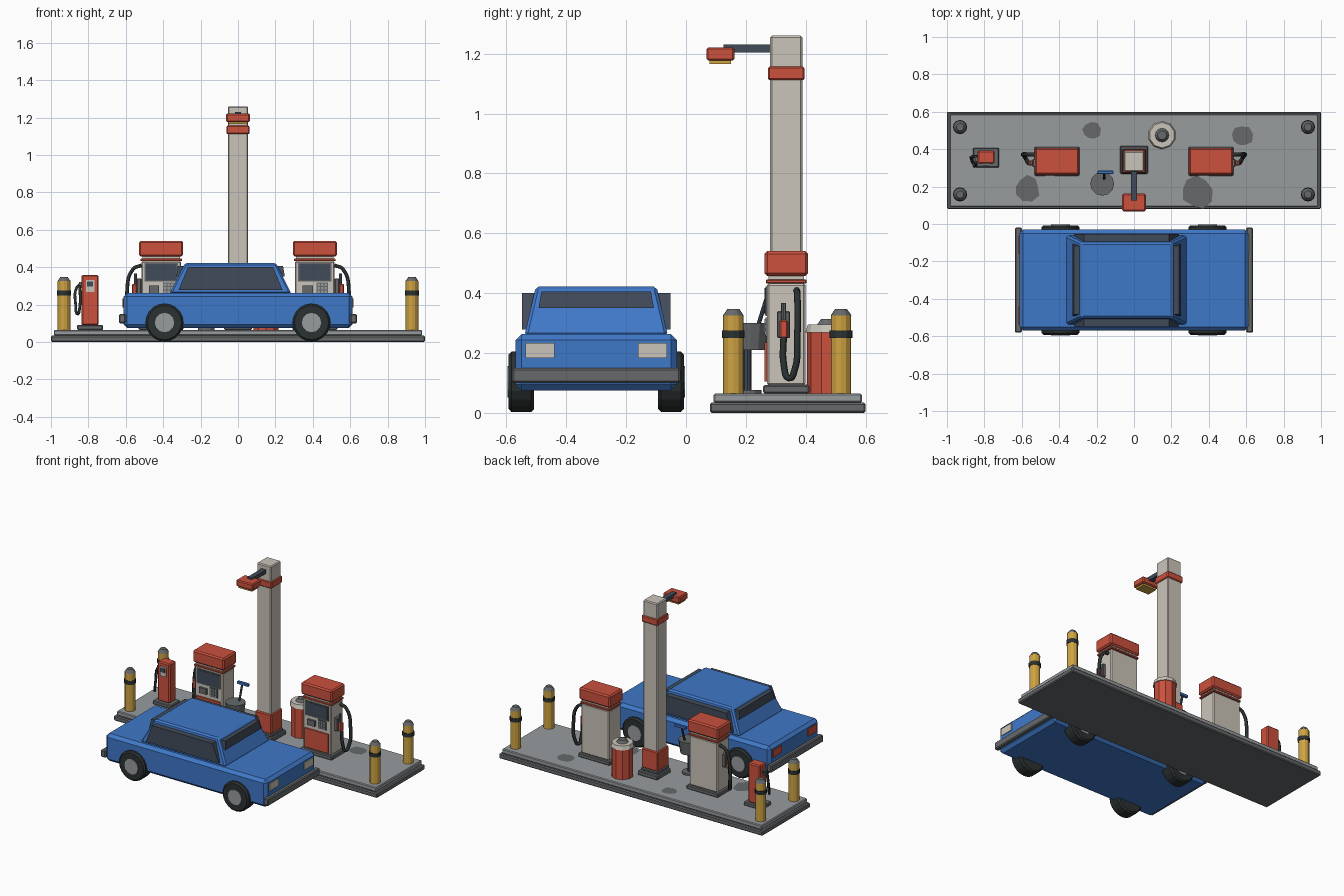
import bpy
import bmesh
import math
import random
from mathutils import Matrix, Vector

default_cube = bpy.data.objects.get("Cube")
if default_cube:
    bpy.data.objects.remove(default_cube, do_unlink=True)


# Colours, one material each
def material(name, hex_colour):
    channels = [int(hex_colour[i:i + 2], 16) / 255 for i in (0, 2, 4)]
    linear = [((c + 0.055) / 1.055) ** 2.4 for c in channels] + [1]
    mat = bpy.data.materials.new(name)
    mat.use_nodes = True
    mat.diffuse_color = linear
    mat.node_tree.nodes["Principled BSDF"].inputs["Base Color"].default_value = linear
    return mat


red = material("warm red", "cb513d")
cream = material("cream", "cbc5ba")
yellow = material("safety yellow", "cfa443")
blue = material("car blue", "3f78c8")
black = material("rubber black", "2b3131")
slate = material("slate glass", "414b59")
concrete = material("concrete", "989c9e")
grey = material("dark grey", "66696b")


# Shared builders
def finish(name, mat, bm, bevel=0.0):
    bmesh.ops.recalc_face_normals(bm, faces=bm.faces)
    mesh = bpy.data.meshes.new(name)
    bm.to_mesh(mesh)
    bm.free()
    mesh.materials.append(mat)
    obj = bpy.data.objects.new(name, mesh)
    bpy.context.collection.objects.link(obj)
    if bevel:
        modifier = obj.modifiers.new("Bevel", "BEVEL")
        modifier.width = bevel
        modifier.segments = 1
    return obj


def box(name, mat, centre, size, bevel=0.0, taper=(1, 1)):
    """Box whose top face is scaled by taper in x and y."""
    bm = bmesh.new()
    bmesh.ops.create_cube(bm, size=1)
    for v in bm.verts:
        if v.co.z > 0:
            v.co.x *= taper[0]
            v.co.y *= taper[1]
        v.co = Vector(a * b for a, b in zip(v.co, size)) + Vector(centre)
    return finish(name, mat, bm, bevel)


def cylinder(name, mat, centre, radius, height, top=None, sides=12, turn=None, bevel=0.0):
    bm = bmesh.new()
    bmesh.ops.create_cone(bm, cap_ends=True, segments=sides, radius1=radius,
                          radius2=radius if top is None else top, depth=height)
    bmesh.ops.transform(bm, matrix=Matrix.Translation(centre) @ (turn or Matrix()), verts=bm.verts)
    return finish(name, mat, bm, bevel)


def upright(name, mat, x, y, bottom, height, radius, top=None, sides=12):
    return cylinder(name, mat, (x, y, bottom + height / 2), radius, height, top, sides)


def hose(name, mat, points, radius):
    curve = bpy.data.curves.new(name, "CURVE")
    curve.dimensions = "3D"
    curve.bevel_depth = radius
    curve.bevel_resolution = 1
    curve.resolution_u = 5
    curve.use_fill_caps = True
    spline = curve.splines.new("BEZIER")
    spline.bezier_points.add(len(points) - 1)
    for knot, point in zip(spline.bezier_points, points):
        knot.co = point
        knot.handle_left_type = knot.handle_right_type = "AUTO"
    obj = bpy.data.objects.new(name, curve)
    curve.materials.append(mat)
    bpy.context.collection.objects.link(obj)


GROUND = 0.065
ROW = 0.335

# Island slab with a darker kerb
box("island_kerb", grey, (0, 0.34, 0.017), (2, 0.52, 0.034), 0.006)
box("island_slab", concrete, (0, 0.34, 0.0495), (1.97, 0.495, 0.031), 0.005)

# Oil stains
random.seed(4)
for x, y, radius in ((-0.23, 0.5, 0.052), (0.575, 0.47, 0.06), (-0.57, 0.19, 0.07), (0.335, 0.17, 0.09)):
    bm = bmesh.new()
    bmesh.ops.create_circle(bm, cap_ends=True, segments=9, radius=radius)
    for v in bm.verts:
        v.co = v.co * random.uniform(0.78, 1.1) + Vector((x, y, GROUND + 0.002))
    finish("oil_stain", grey, bm)

# Bollards
for x in (-0.93, 0.93):
    for y in (0.158, 0.518):
        upright("bollard", yellow, x, y, GROUND, 0.26, 0.034)
        upright("bollard_band", black, x, y, 0.25, 0.026, 0.038)
        upright("bollard_cap", grey, x, y, 0.325, 0.022, 0.035, 0.02)


# Fuel pumps, with the hose on the outer side
def pump(side):
    centre = side * 0.411

    def front_plate(name, mat, x, z, width, height, depth=0.009):
        box(name, mat, (centre + x, 0.271 - depth / 2, z), (width, depth, height))

    box("pump_plinth", grey, (centre, ROW, 0.079), (0.24, 0.155, 0.028), 0.005)
    box("pump_body", cream, (centre, ROW, 0.262), (0.212, 0.128, 0.34), 0.006)
    box("pump_trim", red, (centre, ROW, 0.439), (0.222, 0.136, 0.014), 0.003)
    box("pump_neck", cream, (centre, ROW, 0.452), (0.2, 0.12, 0.02))
    box("pump_canopy", red, (centre, ROW, 0.499), (0.236, 0.145, 0.083), 0.009)
    front_plate("pump_screen_frame", grey, 0, 0.373, 0.178, 0.1, 0.006)
    front_plate("pump_screen", slate, 0, 0.373, 0.164, 0.088)
    front_plate("pump_lower_panel", red, 0, 0.17, 0.18, 0.13)
    front_plate("pump_card_reader", grey, -0.038, 0.282, 0.055, 0.038, 0.014)
    front_plate("pump_keypad", grey, 0.04, 0.287, 0.062, 0.062, 0.005)
    for column in (-1, 0, 1):
        for line in (-1, 0, 1):
            front_plate("pump_key", concrete, 0.04 + column * 0.019, 0.287 + line * 0.019, 0.014, 0.014)

    # Holster, nozzle and hose
    def outward(distance):
        return centre + side * distance

    box("pump_holster", grey, (outward(0.118), 0.326, 0.295), (0.026, 0.044, 0.09), 0.004)
    box("nozzle_grip", red, (outward(0.142), 0.326, 0.28), (0.026, 0.028, 0.062), 0.005)
    upright("nozzle_spout", grey, outward(0.138), 0.326, 0.305, 0.062, 0.008, sides=8)
    path = ((0.105, 0.37, 0.41), (0.15, 0.372, 0.39), (0.183, 0.372, 0.26), (0.175, 0.362, 0.14),
            (0.165, 0.345, 0.115), (0.155, 0.327, 0.16), (0.146, 0.326, 0.255))
    hose("pump_hose", black, [(outward(d), y, z) for d, y, z in path], 0.011)


pump(-1)
pump(1)

# Light pillar with arm and lamp
box("pillar_foot", grey, (0, 0.343, 0.08), (0.15, 0.15, 0.03), 0.005)
box("pillar_foot_step", grey, (0, ROW, 0.104), (0.13, 0.13, 0.02), 0.005)
box("pillar_skirt", red, (0, ROW, 0.18), (0.124, 0.124, 0.135), 0.006)
box("pillar", cream, (0, ROW, 0.68), (0.108, 0.108, 1.16), 0.006)
box("pillar_band", red, (0, ROW, 1.134), (0.122, 0.122, 0.045), 0.005)
box("lamp_arm", slate, (0, 0.205, 1.217), (0.034, 0.16, 0.026))
box("lamp_head", red, (0, 0.115, 1.199), (0.126, 0.094, 0.044), 0.006)
box("lamp_lens", yellow, (0, 0.115, 1.172), (0.1, 0.072, 0.014))

# Air station
AIR = -0.791
box("air_plinth", grey, (AIR, 0.355, 0.078), (0.14, 0.105, 0.026), 0.005)
box("air_cabinet", red, (AIR, 0.358, 0.224), (0.092, 0.07, 0.27), 0.007)
box("air_panel", cream, (AIR, 0.32, 0.3), (0.046, 0.008, 0.065))
box("air_gauge", slate, (AIR, 0.315, 0.31), (0.03, 0.006, 0.028))
box("air_hose_bracket", grey, (AIR - 0.05, 0.35, 0.305), (0.02, 0.03, 0.03))
hose("air_hose", black, [(AIR - offset, y, z) for offset, y, z in
     ((0.045, 0.36, 0.315), (0.072, 0.36, 0.29), (0.077, 0.345, 0.2),
      (0.066, 0.32, 0.15), (0.055, 0.31, 0.19), (0.055, 0.33, 0.3))], 0.008)

# Litter bin
upright("bin_body", red, 0.15, 0.475, GROUND, 0.205, 0.07, sides=10)
upright("bin_rim", cream, 0.15, 0.475, 0.268, 0.027, 0.076, 0.068, sides=10)
upright("bin_dome", grey, 0.15, 0.475, 0.295, 0.018, 0.037, 0.024)

# Wash bucket on a post, with a squeegee leaning in it
upright("bucket_foot", grey, -0.17, 0.208, GROUND, 0.012, 0.045)
upright("bucket_post", slate, -0.17, 0.205, GROUND, 0.15, 0.013, sides=8)
upright("wash_bucket", grey, -0.17, 0.215, 0.21, 0.09, 0.052, 0.064)
cylinder("squeegee_handle", slate, (-0.16, 0.256, 0.34), 0.007, 0.14, sides=8,
         turn=Matrix.Rotation(-0.3, 4, "X"))
box("squeegee_blade", blue, (-0.153, 0.276, 0.405), (0.086, 0.018, 0.02), 0.003)

# Car body and cabin; the glass passes through the cabin and shows on each side
CAR = -0.3
box("car_body", blue, (0, CAR, 0.169), (1.225, 0.54, 0.188), 0.02)
box("car_cabin", blue, (-0.04, CAR, 0.34), (0.652, 0.48, 0.165), 0.01, taper=(0.745, 0.84))
box("car_side_windows", slate, (-0.04, CAR, 0.339), (0.556, 0.495, 0.122), taper=(0.82, 1))
box("car_front_and_rear_windows", slate, (-0.04, CAR, 0.378), (0.58, 0.385, 0.055), taper=(0.97, 0.95))

# Bumpers and lamps
for end, lamp, name in ((1, cream, "headlight"), (-1, red, "tail_light")):
    box("car_bumper", grey, (end * 0.618, CAR, 0.125), (0.036, 0.562, 0.05), 0.006)
    for side in (-1, 1):
        box(name, lamp, (end * 0.612, CAR + side * 0.188, 0.209), (0.012, 0.096, 0.05))

# Wheels
QUARTER = Matrix.Rotation(math.pi / 2, 4, "X")
for x in (-0.393, 0.393):
    for side in (-1, 1):
        cylinder("tyre", black, (x, CAR + side * 0.25, 0.104), 0.101, 0.086,
                 sides=20, turn=QUARTER, bevel=0.01)
        cylinder("hub_cap", concrete, (x, CAR + side * 0.292, 0.104), 0.052, 0.01,
                 sides=12, turn=QUARTER)
